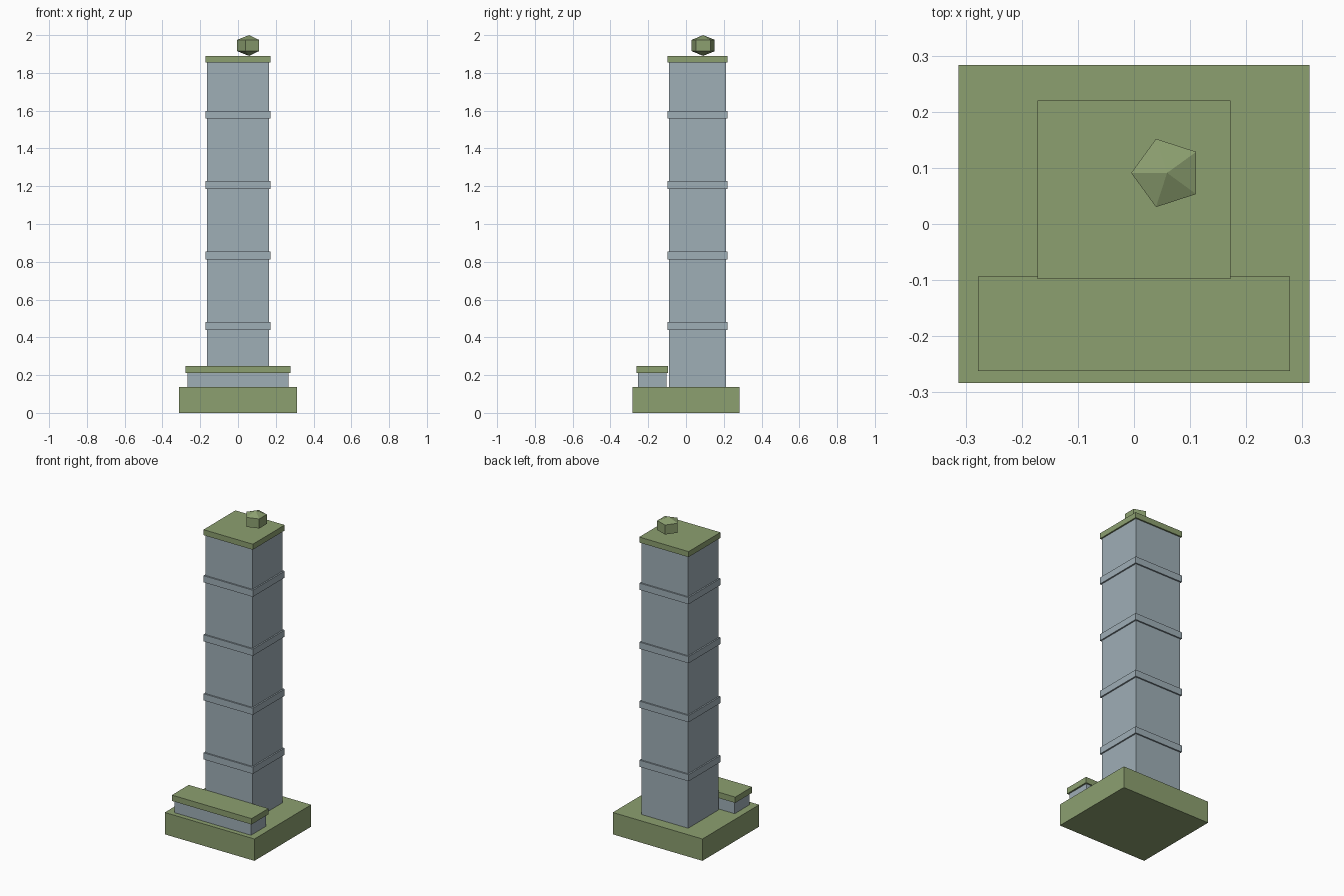
import bpy, bmesh, math

if "Cube" in bpy.data.objects:
    bpy.data.objects.remove(bpy.data.objects["Cube"])


def material(name, rgb):
    m = bpy.data.materials.new(name)
    m.diffuse_color = (*rgb, 1.0)
    m.use_nodes = True
    m.node_tree.nodes["Principled BSDF"].inputs["Base Color"].default_value = m.diffuse_color
    return m


green = material("sage_green", (0.265, 0.35, 0.163))
blue = material("blue_grey", (0.345, 0.425, 0.47))


def finish(bm, name, mat):
    bmesh.ops.recalc_face_normals(bm, faces=bm.faces)
    mesh = bpy.data.meshes.new(name)
    bm.to_mesh(mesh)
    bm.free()
    mesh.materials.append(mat)
    obj = bpy.data.objects.new(name, mesh)
    bpy.context.collection.objects.link(obj)
    return obj


def box(name, half_x, y0, y1, z0, z1, mat):
    """Box centred on x = 0 between the given y and z limits."""
    bm = bmesh.new()
    bmesh.ops.create_cube(bm, size=1.0)
    for v in bm.verts:
        v.co.x *= 2 * half_x
        v.co.y = y0 + (v.co.y + 0.5) * (y1 - y0)
        v.co.z = z0 + (v.co.z + 0.5) * (z1 - z0)
    return finish(bm, name, mat)


# Ground slab
box("base_slab", 0.313, -0.283, 0.283, 0.0, 0.138, green)

# Low entrance block with its roof
box("entrance_block", 0.268, -0.253, -0.103, 0.138, 0.212, blue)
box("entrance_roof", 0.278, -0.262, -0.094, 0.212, 0.249, green)

# Tower shaft, floor bands and roof
box("tower_shaft", 0.163, -0.089, 0.211, 0.138, 1.855, blue)
for i in range(4):
    z = 0.461 + i * 0.3725
    box(f"floor_band_{i + 1}", 0.172, -0.098, 0.220, z - 0.021, z + 0.021, blue)
box("tower_roof", 0.172, -0.098, 0.220, 1.855, 1.89, green)

# Five-sided roof ornament: a short prism with pointed ends
cx, cy, cz, radius, sides = 0.059, 0.091, 1.945, 0.064, 5
bm = bmesh.new()
rings = []
for dz in (-0.03, 0.03):
    ring = []
    for k in range(sides):
        a = math.pi + k * math.tau / sides
        ring.append(bm.verts.new((cx + radius * math.cos(a),
                                  cy + radius * math.sin(a), cz + dz)))
    rings.append(ring)
low_tip = bm.verts.new((cx, cy, cz - 0.055))
high_tip = bm.verts.new((cx, cy, cz + 0.055))
low, high = rings
for k in range(sides):
    n = (k + 1) % sides
    bm.faces.new((low[k], low[n], high[n], high[k]))
    bm.faces.new((high[k], high[n], high_tip))
    bm.faces.new((low[n], low[k], low_tip))
finish(bm, "roof_ornament", green)
